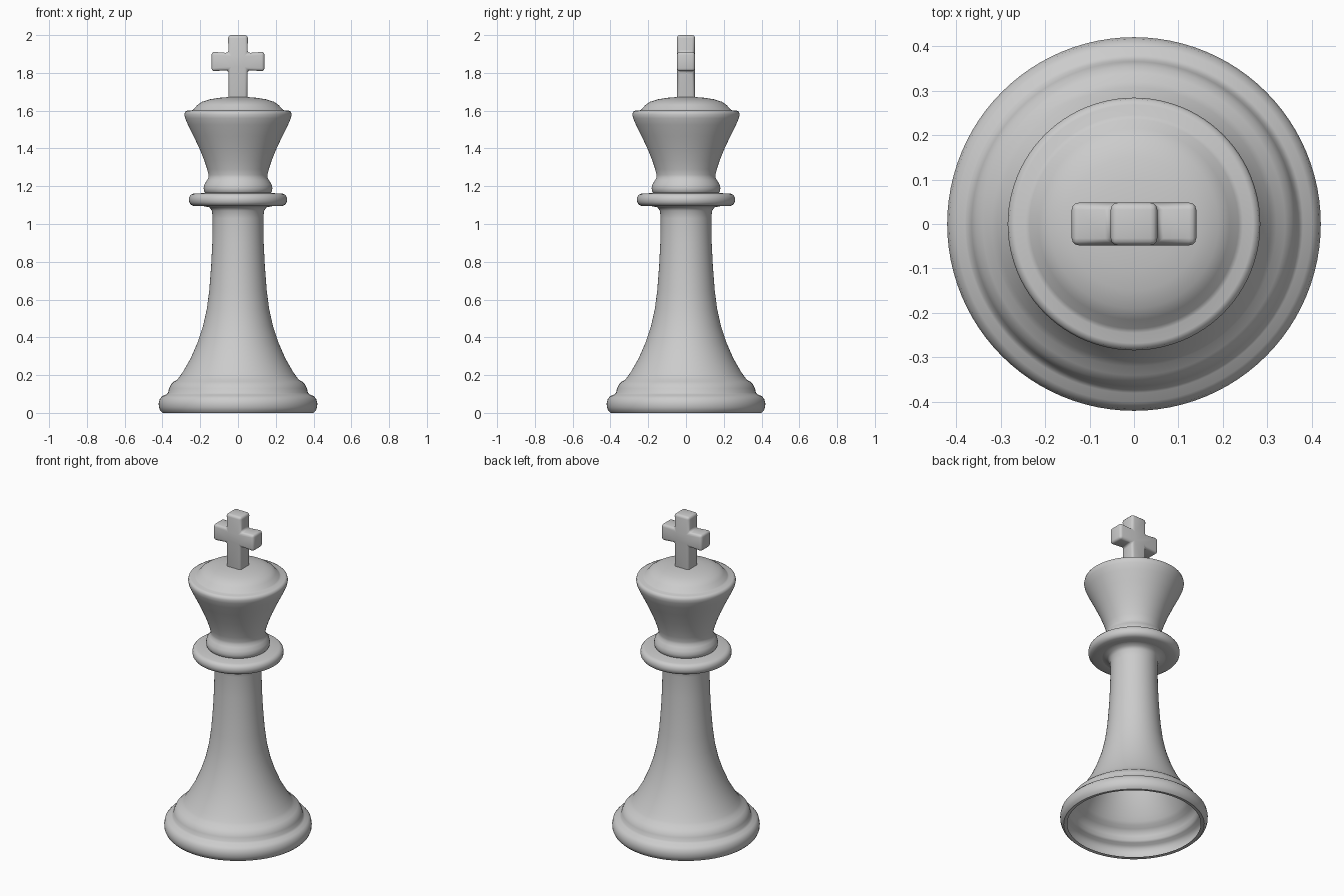
import bpy, bmesh, math

if "Cube" in bpy.data.objects:
    bpy.data.objects.remove(bpy.data.objects["Cube"])

grey = bpy.data.materials.new("plain grey")
grey.diffuse_color = (0.6, 0.6, 0.6, 1)
grey.use_nodes = True
grey.node_tree.nodes["Principled BSDF"].inputs["Base Color"].default_value = grey.diffuse_color


def finish(name, bm):
    me = bpy.data.meshes.new(name)
    bm.to_mesh(me)
    bm.free()
    ob = bpy.data.objects.new(name, me)
    bpy.context.collection.objects.link(ob)
    me.materials.append(grey)
    bpy.ops.object.select_all(action='DESELECT')
    ob.select_set(True)
    bpy.context.view_layer.objects.active = ob
    return ob


def lathe(name, profile, steps=96):
    """Revolve (radius, z) points, listed bottom to top, around z."""
    bm = bmesh.new()
    rings = []
    for r, z in profile:
        if r == 0:
            rings.append([bm.verts.new((0, 0, z))] * steps)
        else:
            rings.append([bm.verts.new((r * math.cos(2 * math.pi * i / steps),
                                        r * math.sin(2 * math.pi * i / steps), z))
                          for i in range(steps)])
    for a, b in zip(rings, rings[1:]):
        for i in range(steps):
            j = (i + 1) % steps
            bm.faces.new(list(dict.fromkeys((a[i], a[j], b[j], b[i]))))
    ob = finish(name, bm)
    bpy.ops.object.shade_smooth_by_angle(angle=math.radians(50))
    return ob


# Hollow stepped base and tapering stem, open underneath
lathe("base_and_stem", [
    (0.38, 0.003), (0.40, 0.0), (0.412, 0.012), (0.419, 0.03), (0.42, 0.05),
    (0.415, 0.073), (0.40, 0.09), (0.38, 0.097), (0.37, 0.107), (0.365, 0.13),
    (0.355, 0.15), (0.34, 0.165), (0.32, 0.178), (0.307, 0.195), (0.29, 0.22),
    (0.25, 0.29), (0.215, 0.37), (0.185, 0.46), (0.165, 0.55), (0.152, 0.65),
    (0.142, 0.78), (0.136, 0.90), (0.134, 1.03), (0.138, 1.07), (0.15, 1.088),
    (0.18, 1.094)])

# Collar disc
lathe("collar", [
    (0.18, 1.094), (0.235, 1.095), (0.25, 1.103), (0.258, 1.115), (0.26, 1.13),
    (0.257, 1.145), (0.248, 1.156), (0.235, 1.161), (0.19, 1.163), (0.174, 1.166)])

# Neck ring, flared head and domed crown
lathe("head", [
    (0.174, 1.166), (0.18, 1.175), (0.182, 1.19), (0.178, 1.21), (0.165, 1.23),
    (0.157, 1.245), (0.156, 1.26), (0.163, 1.29), (0.178, 1.335), (0.20, 1.39),
    (0.235, 1.465), (0.265, 1.525), (0.28, 1.56), (0.284, 1.58), (0.28, 1.595),
    (0.268, 1.601), (0.245, 1.601), (0.235, 1.607), (0.215, 1.63), (0.19, 1.647),
    (0.15, 1.66), (0.10, 1.668), (0.05, 1.672), (0, 1.673)])

# Cross: one outline extruded front to back, with rounded edges
half = [(0.05, 1.655), (0.05, 1.815), (0.14, 1.808), (0.14, 1.912),
        (0.05, 1.905), (0.053, 2.0)]
outline = half + [(-x, z) for x, z in reversed(half)]
bm = bmesh.new()
front = bm.faces.new([bm.verts.new((x, -0.048, z)) for x, z in outline])
ext = bmesh.ops.extrude_face_region(bm, geom=[front])
bmesh.ops.translate(bm, vec=(0, 0.096, 0),
                    verts=[g for g in ext["geom"] if isinstance(g, bmesh.types.BMVert)])
bmesh.ops.recalc_face_normals(bm, faces=bm.faces)
cross = finish("cross", bm)
bev = cross.modifiers.new("rounding", 'BEVEL')
bev.width = 0.016
bev.segments = 3
bpy.ops.object.modifier_apply(modifier=bev.name)
bpy.ops.object.shade_smooth_by_angle(angle=math.radians(40))
